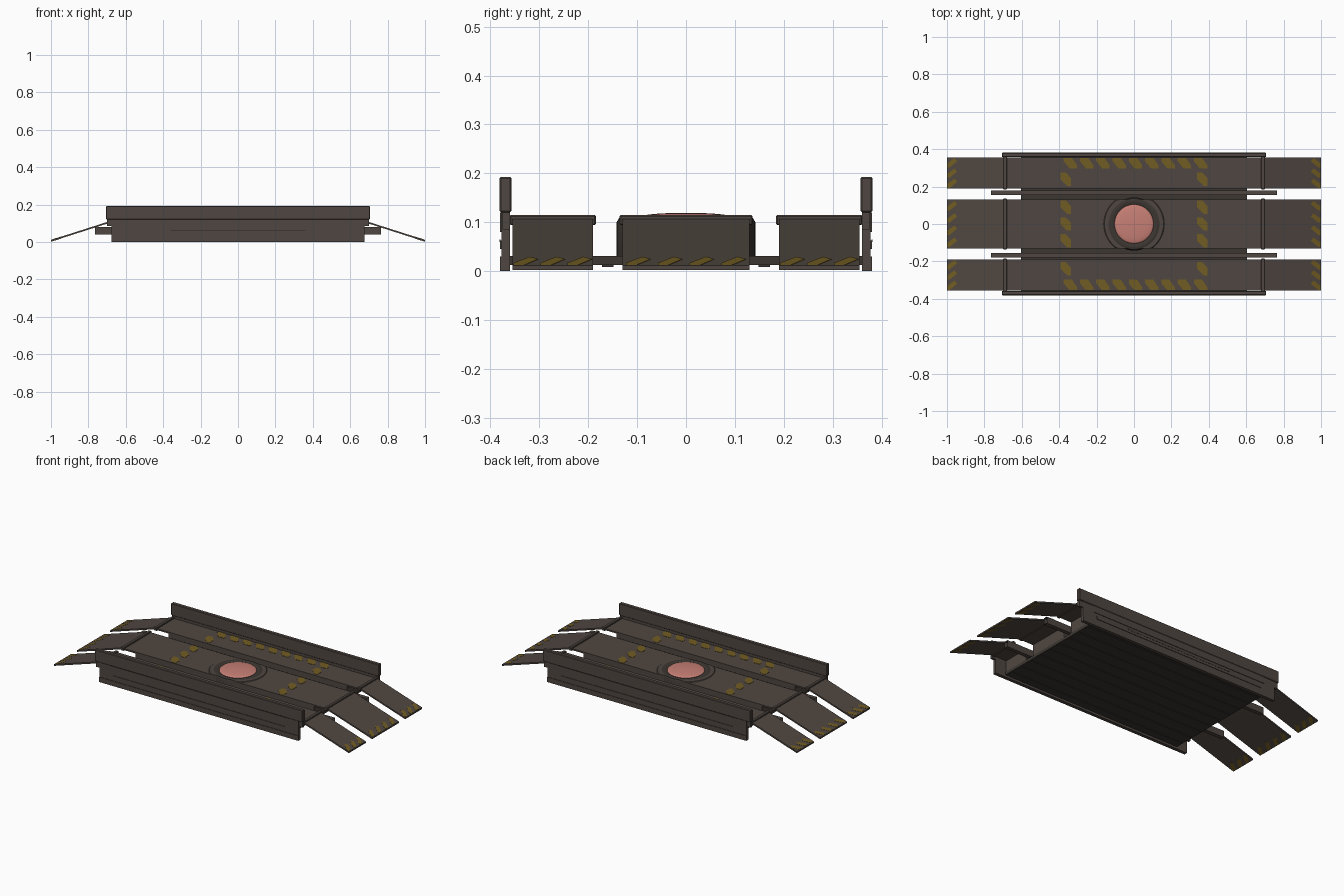
import bpy, bmesh, math

if "Cube" in bpy.data.objects:
    bpy.data.objects.remove(bpy.data.objects["Cube"], do_unlink=True)


def material(name, rgb):
    m = bpy.data.materials.new(name)
    m.use_nodes = True
    m.diffuse_color = (*rgb, 1)
    bsdf = m.node_tree.nodes["Principled BSDF"]
    bsdf.inputs["Base Color"].default_value = (*rgb, 1)
    bsdf.inputs["Roughness"].default_value = 0.8
    return m


STEEL = material("brown steel", (0.078, 0.062, 0.052))
DARK = material("dark steel", (0.045, 0.037, 0.031))
YELLOW = material("worn yellow", (0.165, 0.108, 0.016))
RED = material("lamp red", (0.57, 0.215, 0.18))


def finish(name, bm, mat):
    bmesh.ops.recalc_face_normals(bm, faces=bm.faces)
    me = bpy.data.meshes.new(name)
    bm.to_mesh(me)
    bm.free()
    me.materials.append(mat)
    ob = bpy.data.objects.new(name, me)
    bpy.context.collection.objects.link(ob)
    return ob


def box(name, x, y, z, mat=STEEL, bevel=0, open_ends=False):
    bm = bmesh.new()
    bmesh.ops.create_cube(bm, size=1)
    for v in bm.verts:
        for i, (a, b) in enumerate((x, y, z)):
            v.co[i] = a if v.co[i] < 0 else b
    if open_ends:
        bm.normal_update()
        ends = [f for f in bm.faces if abs(f.normal.x) > 0.9]
        bmesh.ops.delete(bm, geom=ends, context="FACES_ONLY")
    ob = finish(name, bm, mat)
    if bevel:
        mod = ob.modifiers.new("edge", "BEVEL")
        mod.width, mod.segments = bevel, 1
    return ob


def prism(bm, lower, upper):
    # Closed slab between two matching outlines
    lo = [bm.verts.new(p) for p in lower]
    hi = [bm.verts.new(p) for p in upper]
    bm.faces.new(lo[::-1])
    bm.faces.new(hi)
    for i in range(len(lo)):
        j = (i + 1) % len(lo)
        bm.faces.new((lo[i], lo[j], hi[j], hi[i]))


def lathe(name, profile, mat, steps=48):
    bm = bmesh.new()
    vs = [bm.verts.new((r, 0, z)) for r, z in profile]
    es = [bm.edges.new(p) for p in zip(vs, vs[1:])]
    bmesh.ops.spin(bm, geom=vs + es, cent=(0, 0, 0), axis=(0, 0, 1),
                   angle=math.tau, steps=steps)
    bmesh.ops.remove_doubles(bm, verts=bm.verts, dist=0.0001)
    ob = finish(name, bm, mat)
    bpy.ops.object.select_all(action="DESELECT")
    ob.select_set(True)
    bpy.context.view_layer.objects.active = ob
    bpy.ops.object.shade_smooth_by_angle(angle=math.radians(35))
    return ob


DECK = 0.107
LANES = {"front": (-0.355, -0.19), "middle": (-0.13, 0.13), "back": (0.19, 0.355)}


def ramp_z(x):
    return 0.112 - (abs(x) - 0.685) * 0.32


# Base floor with long ribs underneath
box("base_floor", (-0.605, 0.605), (-0.36, 0.36), (0.013, 0.031), DARK)
for i in range(9):
    y = -0.32 + i * 0.08
    box("floor_rib", (-0.6, 0.6), (y - 0.012, y + 0.012), (0.009, 0.014), DARK)

# Three decks, their hinges and end ramps
for lane, (y0, y1) in LANES.items():
    box(lane + "_deck_body", (-0.605, 0.605), (y0, y1), (0.03, 0.1))
    box(lane + "_deck_plate", (-0.69, 0.69), (y0, y1), (0.098, DECK))
    for s, side in ((-1, "right"), (1, "left")):
        xs = sorted((s * 0.68, s * 0.7))
        box(f"{lane}_{side}_hinge", xs, (y0 - 0.006, y1 + 0.006), (0.094, 0.115), STEEL, 0.003)
        bm = bmesh.new()
        outline = [(s * 0.685, y0), (s, y0), (s, y1), (s * 0.685, y1)]
        prism(bm, [(x, y, ramp_z(x) - 0.009) for x, y in outline],
              [(x, y, ramp_z(x)) for x, y in outline])
        finish(f"{lane}_{side}_ramp", bm, STEEL)

        # Slanted hazard marks at the ramp tip, showing on both faces
        bm = bmesh.new()
        count = round((y1 - y0) / 0.062)
        pitch = (y1 - y0) / count
        for i in range(count):
            y = y0 + pitch * (i + 0.5)
            mark = [(s * 0.945, y + 0.008), (s * 0.96, y + 0.025),
                    (s * 0.997, y - 0.003), (s * 0.997, y - 0.025), (s * 0.985, y - 0.025)]
            prism(bm, [(x, v, ramp_z(x) - 0.0098) for x, v in mark],
                  [(x, v, ramp_z(x) + 0.001) for x, v in mark])
        finish(f"{lane}_{side}_ramp_stripes", bm, YELLOW)

# Side walls, top rails and raised wall strips
for s, side in ((-1, "front"), (1, "back")):
    def span(a, b):
        return sorted((s * a, s * b))
    box(side + "_wall", (-0.675, 0.675), span(0.36, 0.377), (0, 0.122))
    box(side + "_rail", (-0.705, 0.705), span(0.357, 0.381), (0.12, 0.193), STEEL, 0.003)
    box(side + "_wall_lower_strip", (-0.675, 0.675), span(0.376, 0.38), (0.0, 0.03))
    box(side + "_wall_middle_strip", (-0.58, 0.58), span(0.376, 0.38), (0.045, 0.063))
    box(side + "_wall_upper_strip", (-0.6, 0.6), span(0.376, 0.38), (0.08, 0.12))
    box(side + "_wall_slot", (-0.36, 0.36), span(0.379, 0.381), (0.06, 0.065), DARK)
    for e in (-1, 1):
        box(side + "_rail_bracket", sorted((e * 0.67, e * 0.7)), span(0.36, 0.375), (0.085, 0.121))
    # Open tube lying in the channel between decks
    box(side + "_channel_bar", (-0.765, 0.765), span(0.154, 0.178), (0.04, 0.08), STEEL, 0, True)

# Deck hazard marks: two rows and two columns
bm = bmesh.new()


def deck_mark(outline):
    prism(bm, [(x, y, DECK - 0.001) for x, y in outline],
          [(x, y, DECK + 0.0015) for x, y in outline])


for s in (-1, 1):
    cy = s * 0.326
    for i in range(9):
        x = -0.34 + i * 0.087
        deck_mark([(x - 0.036, cy + 0.028), (x - 0.036, cy + 0.01), (x - 0.005, cy - 0.028),
                   (x + 0.036, cy - 0.028), (x + 0.036, cy - 0.012), (x + 0.008, cy + 0.028)])
    for y in (-0.24, -0.09, 0, 0.09, 0.24):
        cx = s * 0.365
        deck_mark([(cx - 0.028, y + 0.036), (cx - 0.028, y), (cx + 0.008, y - 0.036),
                   (cx + 0.028, y - 0.036), (cx + 0.028, y + 0.005), (cx, y + 0.036)])
finish("deck_stripes", bm, YELLOW)

# Central lamp: flange trimmed to the deck, dark housing and red dome
flange = lathe("lamp_flange", [(0.13, DECK), (0.13, 0.11), (0.158, 0.11), (0.162, DECK)], STEEL)
for v in flange.data.vertices:
    v.co.y = max(-0.13, min(0.13, v.co.y))
lathe("lamp_housing", [(0.142, 0.03), (0.142, 0.1), (0.136, 0.11), (0.128, 0.113),
                       (0.118, 0.113), (0.104, 0.108), (0.1, 0.1)], DARK)
dome = [(0.104 * math.cos(a), 0.108 + 0.0115 * math.sin(a))
        for a in (math.pi / 2 * i / 8 for i in range(9))]
lathe("lamp_dome", dome, RED)
